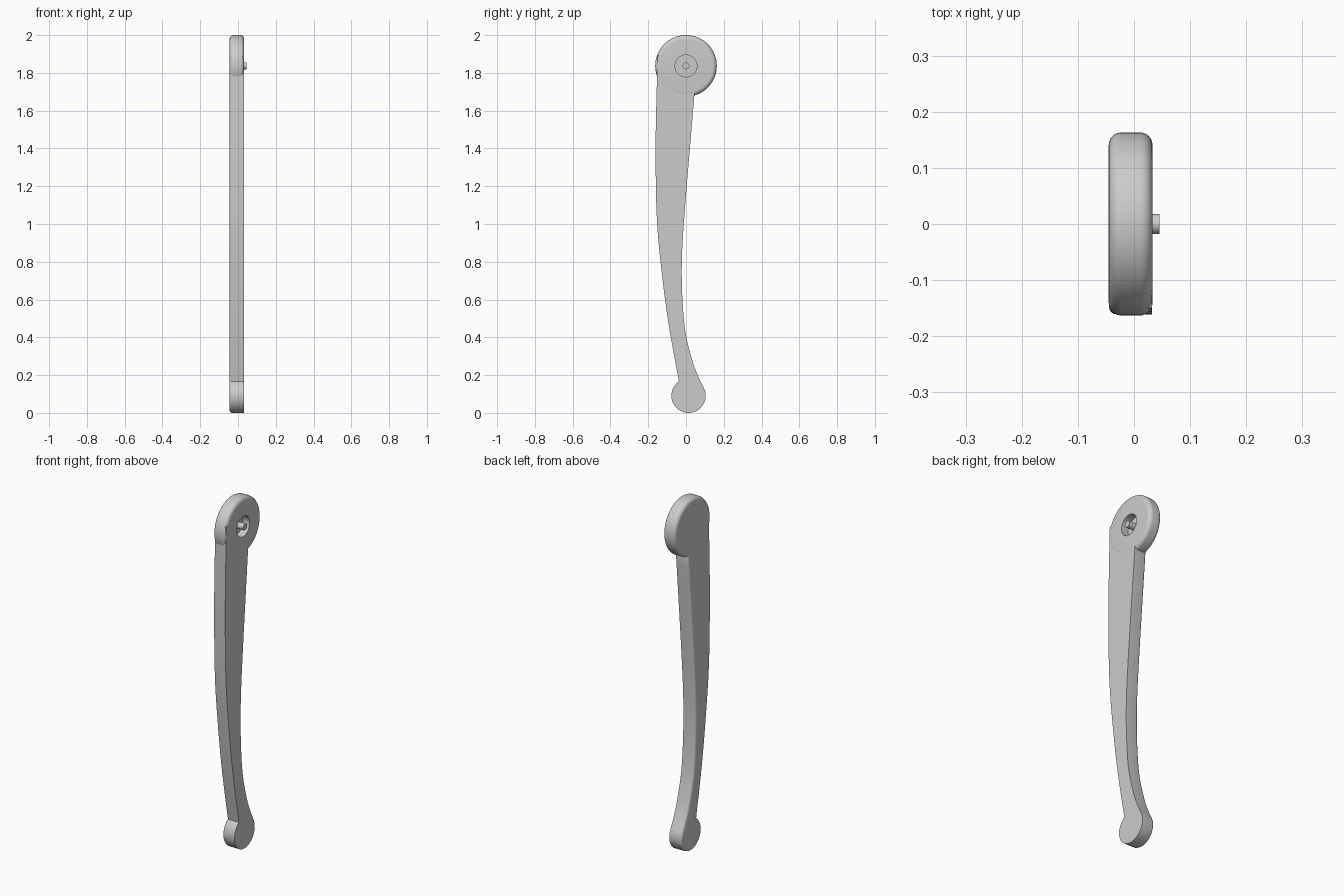
import bpy, bmesh, math
from mathutils import Vector, Matrix

if "Cube" in bpy.data.objects:
    bpy.data.objects.remove(bpy.data.objects["Cube"])

grey = bpy.data.materials.new("light_grey")
grey.diffuse_color = (0.6, 0.6, 0.6, 1)
grey.use_nodes = True
grey.node_tree.nodes["Principled BSDF"].inputs["Base Color"].default_value = grey.diffuse_color


def finish(bm, name, angle=35):
    bmesh.ops.recalc_face_normals(bm, faces=bm.faces)
    me = bpy.data.meshes.new(name)
    bm.to_mesh(me)
    bm.free()
    me.materials.append(grey)
    ob = bpy.data.objects.new(name, me)
    bpy.context.collection.objects.link(ob)
    bpy.ops.object.select_all(action='DESELECT')
    ob.select_set(True)
    bpy.context.view_layer.objects.active = ob
    bpy.ops.object.shade_smooth_by_angle(angle=math.radians(angle))
    return ob


def smooth_path(pts, n=5):
    """Catmull-Rom curve through the points."""
    p = [Vector(q) for q in pts]
    p = [2 * p[0] - p[1]] + p + [2 * p[-1] - p[-2]]
    out = []
    for i in range(1, len(p) - 2):
        a, b, c, d = p[i - 1:i + 3]
        for k in range(n):
            t = k / n
            out.append(0.5 * (2 * b + (c - a) * t + (2 * a - 5 * b + 4 * c - d) * t * t
                              + (3 * b - a - 3 * c + d) * t ** 3))
    return out + [p[-2]]


def arc(cx, cy, r, a0, a1, n):
    return [Vector((cx + r * math.cos(math.radians(a0 + (a1 - a0) * i / n)),
                    cy + r * math.sin(math.radians(a0 + (a1 - a0) * i / n))))
            for i in range(n + 1)]


# Arm with round foot: side outline (y, z) extruded in x, rounded on the -x side
left = smooth_path([(-0.15, 1.89), (-0.158, 1.6), (-0.161, 1.34), (-0.153, 1.0), (-0.124, 0.706),
                    (-0.096, 0.495), (-0.069, 0.336), (-0.037, 0.167)])
foot = arc(0.0135, 0.091, 0.091, 124, 389, 32)
right = smooth_path([(0.093, 0.135), (0.062, 0.2), (0.032, 0.283), (-0.005, 0.44), (-0.021, 0.653),
                     (-0.02, 0.865), (-0.002, 1.13), (0.02, 1.394), (0.045, 1.69)])
inside_head = [Vector(q) for q in [(0.03, 1.74), (-0.05, 1.77), (-0.085, 1.85), (-0.1, 1.91)]]
outline = left[:-1] + foot[:-1] + right + inside_head

bm = bmesh.new()
back = bm.faces.new([bm.verts.new((-0.0445, p.x, p.y)) for p in outline])
ext = bmesh.ops.extrude_face_region(bm, geom=[back], use_keep_orig=True)
moved = [g for g in ext["geom"] if isinstance(g, bmesh.types.BMVert)]
bmesh.ops.translate(bm, verts=moved, vec=(0.0765, 0, 0))
rim = [e for e in bm.edges if all(v.co.x < -0.04 for v in e.verts)]
bmesh.ops.bevel(bm, geom=rim, offset=0.014, segments=4, profile=0.5, affect='EDGES')
finish(bm, "arm")

# Round head with filleted rim, recessed socket and centre pin, turned about x
R, f, x0, x1 = 0.163, 0.022, -0.045, 0.033
profile = ([Vector((x0, 0))] + arc(x0 + f, R - f, f, 180, 90, 6) + arc(x1 - f, R - f, f, 90, 0, 6)
           + [Vector(q) for q in [(x1, 0.058), (-0.01, 0.058), (-0.01, 0.018),
                                  (0.045, 0.018), (0.045, 0)]])
bm = bmesh.new()
vs = [bm.verts.new((p.x, 0, 1.837 + p.y)) for p in profile]
es = [bm.edges.new(pair) for pair in zip(vs, vs[1:])]
bmesh.ops.spin(bm, geom=vs + es, cent=(0, 0, 1.837), axis=(1, 0, 0),
               angle=2 * math.pi, steps=72, use_duplicate=False)
bmesh.ops.remove_doubles(bm, verts=bm.verts, dist=1e-5)
finish(bm, "head")
